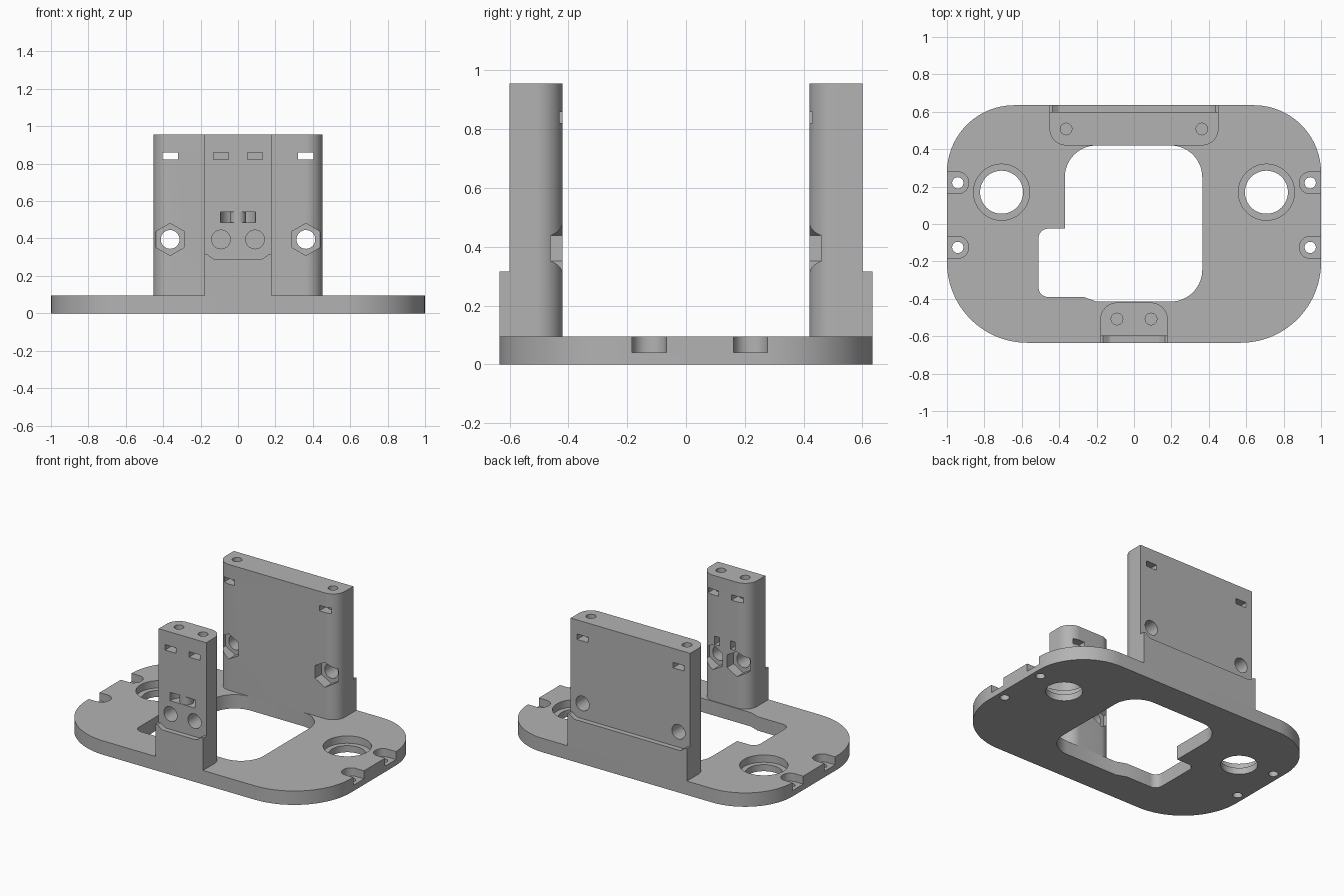
import bpy, bmesh, math
from mathutils import Vector

if "Cube" in bpy.data.objects:
    bpy.data.objects.remove(bpy.data.objects["Cube"])

grey = bpy.data.materials.new("plain grey")
grey.use_nodes = True
grey.diffuse_color = (0.45, 0.45, 0.45, 1)
grey.node_tree.nodes["Principled BSDF"].inputs["Base Color"].default_value = (0.45, 0.45, 0.45, 1)


def rounded(corners, steps=14):
    """Outline from (x, y, radius) corners, each replaced by a tangent arc."""
    pts = []
    for i, (x, y, r) in enumerate(corners):
        p = Vector((x, y))
        if r == 0:
            pts.append(p)
            continue
        a = (Vector(corners[i - 1][:2]) - p).normalized()
        b = (Vector(corners[(i + 1) % len(corners)][:2]) - p).normalized()
        half = a.angle(b) / 2
        centre = p + (a + b).normalized() * (r / math.sin(half))
        start = p + a * (r / math.tan(half)) - centre
        end = p + b * (r / math.tan(half)) - centre
        turn = math.atan2(start.x * end.y - start.y * end.x, start.dot(end))
        for k in range(steps + 1):
            t = turn * k / steps
            c, s = math.cos(t), math.sin(t)
            pts.append(centre + Vector((start.x * c - start.y * s, start.x * s + start.y * c)))
    return pts


def circle(x, y, r, n=40, phase=0.0):
    return [Vector((x + r * math.cos(phase + math.tau * k / n),
                    y + r * math.sin(phase + math.tau * k / n))) for k in range(n)]


def rect(x, y, w, h):
    return [Vector((x + i * w / 2, y + j * h / 2)) for i, j in ((-1, -1), (1, -1), (1, 1), (-1, 1))]


def prism(name, pts, lo, hi, axis="z"):
    """Extrude an outline along z, or an x-z outline along y."""
    place = (lambda p, d: (p[0], p[1], d)) if axis == "z" else (lambda p, d: (p[0], d, p[1]))
    bm = bmesh.new()
    low = [bm.verts.new(place(p, lo)) for p in pts]
    high = [bm.verts.new(place(p, hi)) for p in pts]
    bm.faces.new(low)
    bm.faces.new(high)
    for i in range(len(pts)):
        bm.faces.new((low[i - 1], low[i], high[i], high[i - 1]))
    bmesh.ops.recalc_face_normals(bm, faces=bm.faces)
    mesh = bpy.data.meshes.new(name)
    bm.to_mesh(mesh)
    bm.free()
    mesh.materials.append(grey)
    obj = bpy.data.objects.new(name, mesh)
    bpy.context.collection.objects.link(obj)
    return obj


def activate(obj):
    bpy.ops.object.select_all(action="DESELECT")
    obj.select_set(True)
    bpy.context.view_layer.objects.active = obj


def cut(obj, pts, lo, hi, axis="z"):
    tool = prism("cutter", pts, lo, hi, axis)
    tool.hide_render = True
    activate(obj)
    mod = obj.modifiers.new("cut", "BOOLEAN")
    mod.operation, mod.solver, mod.object = "DIFFERENCE", "EXACT", tool
    bpy.ops.object.modifier_apply(modifier=mod.name)
    bpy.data.objects.remove(tool)


def smooth(obj):
    activate(obj)
    bpy.ops.object.shade_smooth_by_angle(angle=math.radians(25))


TOP = 0.095

# Base plate with central opening and its side notch
base = prism("base_plate", rounded([(-1, -0.635, 0.43), (1, -0.635, 0.43),
                                    (1, 0.635, 0.36), (-1, 0.635, 0.36)], 24), 0, TOP)
cut(base, rounded([(-0.51, -0.39, 0.05), (-0.27, -0.39, 0), (-0.2, -0.415, 0),
                   (0.365, -0.415, 0.17), (0.365, 0.42, 0.17), (-0.37, 0.42, 0.17),
                   (-0.37, -0.025, 0), (-0.51, -0.025, 0.05)]), -0.1, 0.2)

for side in (-1, 1):
    # Stepped round holes
    cut(base, circle(side * 0.708, 0.17, 0.15, 64), 0.045, 0.2)
    cut(base, circle(side * 0.708, 0.17, 0.115, 64), -0.1, 0.2)
    # Edge screw seats, open to the side
    for y in (0.22, -0.125):
        seat = rounded([(side * 0.885, y - 0.058, 0.055), (side * 1.1, y - 0.058, 0),
                        (side * 1.1, y + 0.058, 0), (side * 0.885, y + 0.058, 0.055)])
        cut(base, seat, 0.04, 0.2)
        cut(base, circle(side * 0.942, y, 0.03), -0.1, 0.2)
smooth(base)


def tower(name, half, hole_x, s):
    """Upright block; s is +1 at the back and -1 at the front."""
    obj = prism(name, rounded([(-half, s * 0.635, 0), (-half, s * 0.42, 0.09),
                               (half, s * 0.42, 0.09), (half, s * 0.635, 0)]), TOP, 0.955)
    # Outer face set back above a ledge that dips between its ends
    dip = half - 0.015
    cut(obj, rounded([(-half - 0.1, 0.316, 0), (-dip, 0.316, 0), (-dip + 0.035, 0.29, 0.03),
                      (dip - 0.035, 0.29, 0.03), (dip, 0.316, 0), (half + 0.1, 0.316, 0),
                      (half + 0.1, 1.1, 0), (-half - 0.1, 1.1, 0)], 6), s * 0.6, s * 0.75, "y")
    for side in (-1, 1):
        x = side * hole_x
        # Bolt hole, hexagonal nut pocket, nut slot and top screw hole
        cut(obj, circle(x, 0.395, 0.086, 6, math.pi / 2), s * 0.3, s * 0.49, "y")
        cut(obj, circle(x, 0.395, 0.05), s * 0.3, s * 0.8, "y")
        cut(obj, rect(x, 0.84, 0.082, 0.037), s * 0.3, s * 0.8, "y")
        cut(obj, circle(x, s * 0.508, 0.031), 0.7, 1.1)
    return obj


back = tower("back_tower", 0.452, 0.363, 1)
smooth(back)

# Front tower with a strap channel round a post
front = tower("front_tower", 0.18, 0.091, -1)
cut(front, rounded([(-0.093, -0.7, 0), (0.093, -0.7, 0), (0.093, -0.51, 0.08),
                    (-0.093, -0.51, 0.08)]), 0.485, 0.542)
for side in (-1, 1):
    cut(front, rect(side * 0.06, 0.513, 0.035, 0.057), -0.49, -0.3, "y")
smooth(front)
post = prism("strap_post", circle(0, -0.555, 0.043), 0.48, 0.547)
smooth(post)
